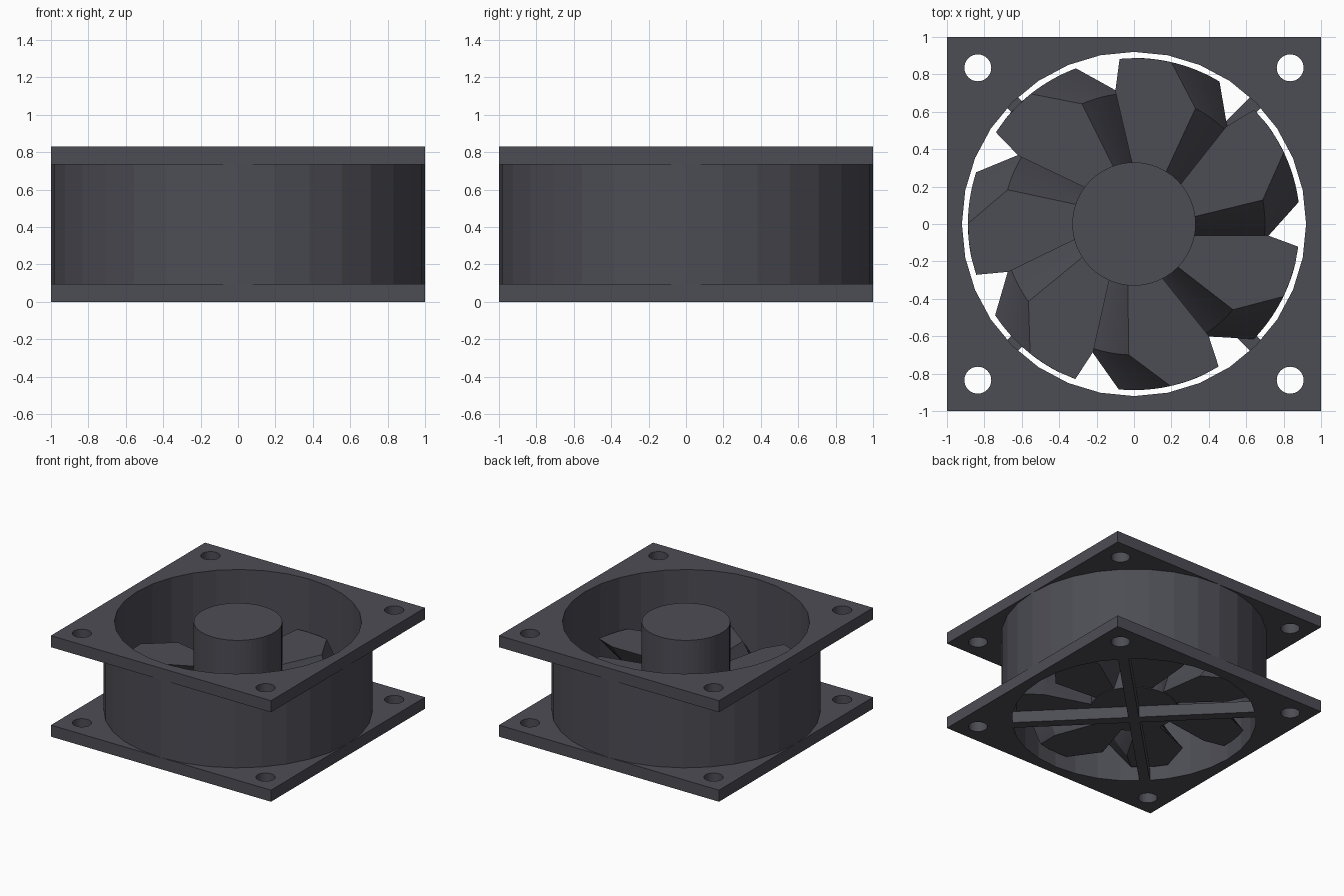
import bpy, bmesh
from math import sin, cos, pi, radians

# Remove the default cube
if "Cube" in bpy.data.objects:
    bpy.data.objects.remove(bpy.data.objects["Cube"], do_unlink=True)

COLOUR = (0.073, 0.073, 0.09, 1.0)
plastic = bpy.data.materials.new("dark_grey_plastic")
plastic.use_nodes = True
plastic.diffuse_color = COLOUR
shader = plastic.node_tree.nodes["Principled BSDF"]
shader.inputs["Base Color"].default_value = COLOUR
shader.inputs["Roughness"].default_value = 0.6

HEIGHT, PLATE = 0.83, 0.095      # overall height, flange thickness
OUTER, BORE, HUB = 1.0, 0.92, 0.33
SIDES, BLADES = 32, 7
BLADE_LOW, BLADE_HIGH = 0.1, 0.41
TWIST, SLICES = 18, 12


def add_object(name, mesh):
    mesh.materials.clear()
    mesh.materials.append(plastic)
    obj = bpy.data.objects.new(name, mesh)
    bpy.context.collection.objects.link(obj)
    return obj


def polar(r, degrees):
    a = radians(degrees)
    return (r * cos(a), r * sin(a))


def circle(r, sides=SIDES, cx=0, cy=0):
    return [(cx + r * cos(2 * pi * i / sides), cy + r * sin(2 * pi * i / sides))
            for i in range(sides)]


def slab(name, outlines, low, high):
    """Extrude a flat outline, with any inner outlines cut out as holes."""
    curve = bpy.data.curves.new(name + "_outline", 'CURVE')
    curve.dimensions = '2D'
    curve.fill_mode = 'BOTH'
    curve.extrude = (high - low) / 2
    for outline in outlines:
        spline = curve.splines.new('POLY')
        spline.points.add(len(outline) - 1)
        for point, (x, y) in zip(spline.points, outline):
            point.co = (x, y, 0, 1)
        spline.use_cyclic_u = True
    temp = bpy.data.objects.new(name + "_temp", curve)
    bpy.context.collection.objects.link(temp)
    graph = bpy.context.evaluated_depsgraph_get()
    mesh = bpy.data.meshes.new_from_object(temp.evaluated_get(graph))
    bpy.data.objects.remove(temp, do_unlink=True)
    bpy.data.curves.remove(curve)
    # Weld caps to walls and make the normals point out
    bm = bmesh.new()
    bm.from_mesh(mesh)
    bmesh.ops.remove_doubles(bm, verts=bm.verts, dist=0.0001)
    bmesh.ops.recalc_face_normals(bm, faces=bm.faces)
    bmesh.ops.translate(bm, verts=bm.verts, vec=(0, 0, (low + high) / 2))
    for face in bm.faces:
        face.smooth = False
    bm.to_mesh(mesh)
    bm.free()
    return add_object(name, mesh)


# Square flanges with the bore and four screw holes
square = [(-1, -1), (1, -1), (1, 1), (-1, 1)]
screw_holes = [circle(0.072, SIDES, 0.835 * x, 0.835 * y) for x, y in square]
for name, low in (("bottom_flange", 0), ("top_flange", HEIGHT - PLATE)):
    slab(name, [square, circle(BORE)] + screw_holes, low, low + PLATE)

# Round duct between the flanges
slab("duct", [circle(OUTER), circle(BORE)], PLATE, HEIGHT - PLATE)

# Diagonal support cross under the motor
half, reach = 0.04, BORE + 0.005
arm = [(reach, -half), (reach, half), (half, half)]
cross = []
for quarter in range(4):
    a = pi / 4 + quarter * pi / 2
    cross += [(x * cos(a) - y * sin(a), x * sin(a) + y * cos(a)) for x, y in arm]
slab("support_cross", [cross], 0, PLATE)

# Central hub
slab("hub", [circle(HUB, 48)], BLADE_LOW - 0.005, HEIGHT)

# Blade outline (radius, angle) seen at its upper face
outline = [(0.3, 58.5), (HUB, 58.5), (0.7, 62), (0.888, 77), (0.888, 83),
           (0.888, 89), (0.886, 95), (0.717, 98), (HUB, 92), (0.3, 92)]


def make_blade(index):
    """Sweep the outline upwards while twisting it around the hub axis."""
    bm = bmesh.new()
    rings = []
    for i in range(SLICES + 1):
        t = i / SLICES
        turn = index * 360 / BLADES - TWIST * (1 - t)
        z = BLADE_LOW + t * (BLADE_HIGH - BLADE_LOW)
        rings.append([bm.verts.new((*polar(r, a + turn), z)) for r, a in outline])
    count = len(outline)
    for lower, upper in zip(rings, rings[1:]):
        for i in range(count):
            j = (i + 1) % count
            bm.faces.new((lower[i], lower[j], upper[j], upper[i]))
    bm.faces.new(rings[0][::-1])
    bm.faces.new(rings[-1])
    bmesh.ops.recalc_face_normals(bm, faces=bm.faces)
    mesh = bpy.data.meshes.new("blade")
    bm.to_mesh(mesh)
    bm.free()
    add_object(f"blade_{index + 1}", mesh)


# Ring of fan blades
for index in range(BLADES):
    make_blade(index)
